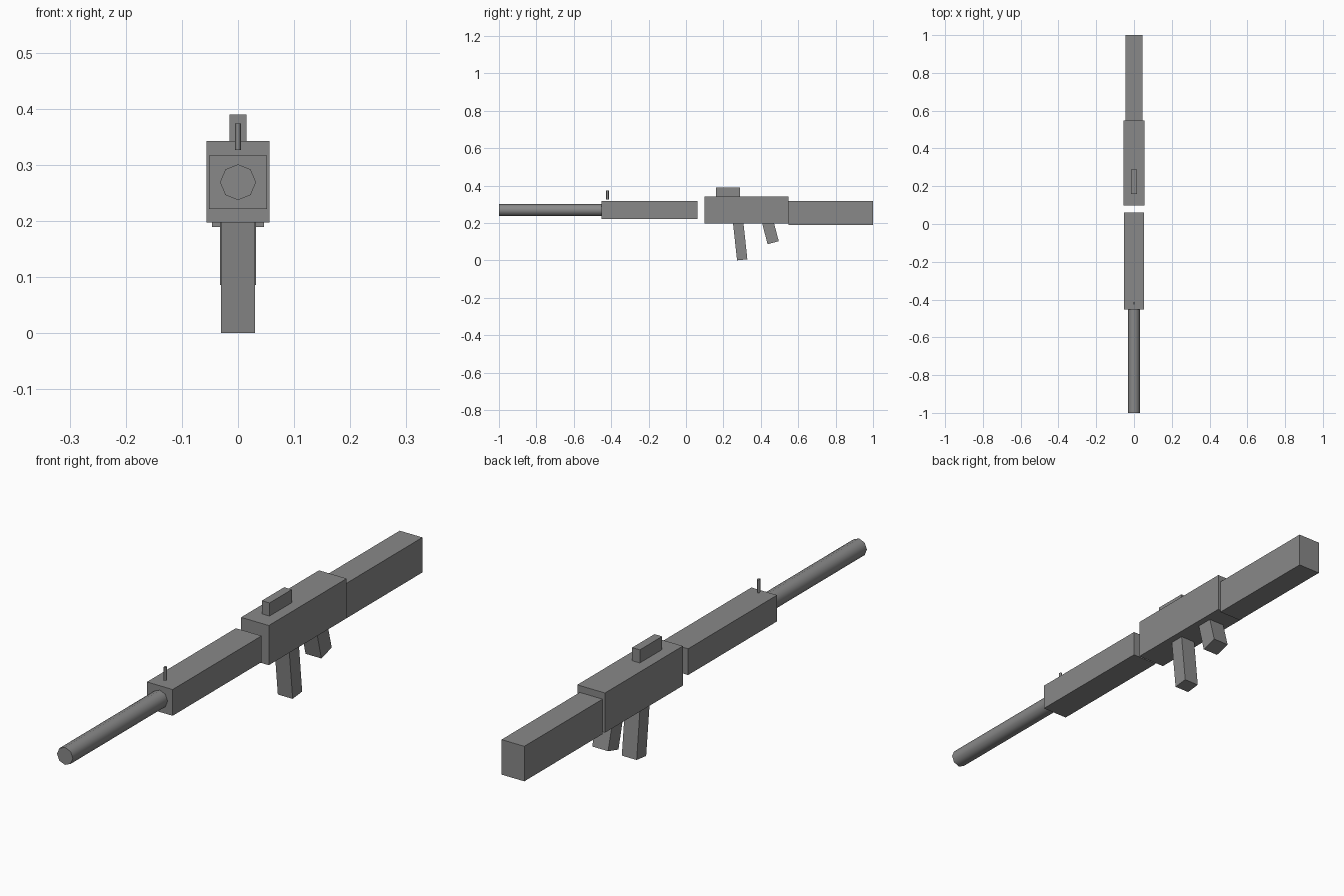
import bpy, bmesh, math

if "Cube" in bpy.data.objects:
    bpy.data.objects.remove(bpy.data.objects["Cube"])

# Dark gunmetal finish shared by every part
dark = bpy.data.materials.new("dark_metal")
dark.diffuse_color = (0.25, 0.25, 0.25, 1)
dark.use_nodes = True
dark.node_tree.nodes["Principled BSDF"].inputs["Base Color"].default_value = dark.diffuse_color


def prism(name, half_width, profile):
    """Extrude a side profile of (y, z) points symmetrically across x."""
    bm = bmesh.new()
    face = bm.faces.new([bm.verts.new((-half_width, y, z)) for y, z in profile])
    out = bmesh.ops.extrude_face_region(bm, geom=[face])
    for v in out["geom"]:
        if isinstance(v, bmesh.types.BMVert):
            v.co.x = half_width
    bmesh.ops.recalc_face_normals(bm, faces=bm.faces)
    mesh = bpy.data.meshes.new(name)
    bm.to_mesh(mesh)
    bm.free()
    mesh.materials.append(dark)
    obj = bpy.data.objects.new(name, mesh)
    bpy.context.collection.objects.link(obj)
    return obj


def box(name, half_width, y0, y1, z0, z1):
    return prism(name, half_width, [(y0, z0), (y1, z0), (y1, z1), (y0, z1)])


def rod(name, radius, length, location, rotation=(0, 0, 0)):
    bpy.ops.mesh.primitive_cylinder_add(vertices=8, radius=radius, depth=length,
                                        location=location, rotation=rotation)
    obj = bpy.context.object
    obj.name = name
    obj.data.materials.append(dark)
    bpy.ops.object.shade_smooth_by_angle(angle=math.radians(50))
    return obj


# Main body blocks, front to back
box("handguard", 0.052, -0.452, 0.062, 0.221, 0.317)
box("receiver", 0.056, 0.098, 0.548, 0.197, 0.342)
box("stock", 0.046, 0.548, 1.0, 0.189, 0.317)
box("rear_sight", 0.0155, 0.160, 0.289, 0.342, 0.390)

# Barrel and front sight post
rod("barrel", 0.032, 0.55, (0, -0.725, 0.269), (math.pi / 2, 0, 0))
sight = rod("front_sight", 0.005, 0.048, (0, -0.42, 0.350))
sight.scale.y = 1.4

# Slanted magazine and grip, tops set into the receiver
prism("magazine", 0.030, [(0.249, 0.22), (0.305, 0.22), (0.328, 0.006), (0.273, 0.0)])
prism("grip", 0.032, [(0.402, 0.22), (0.465, 0.22), (0.496, 0.103), (0.436, 0.086)])
